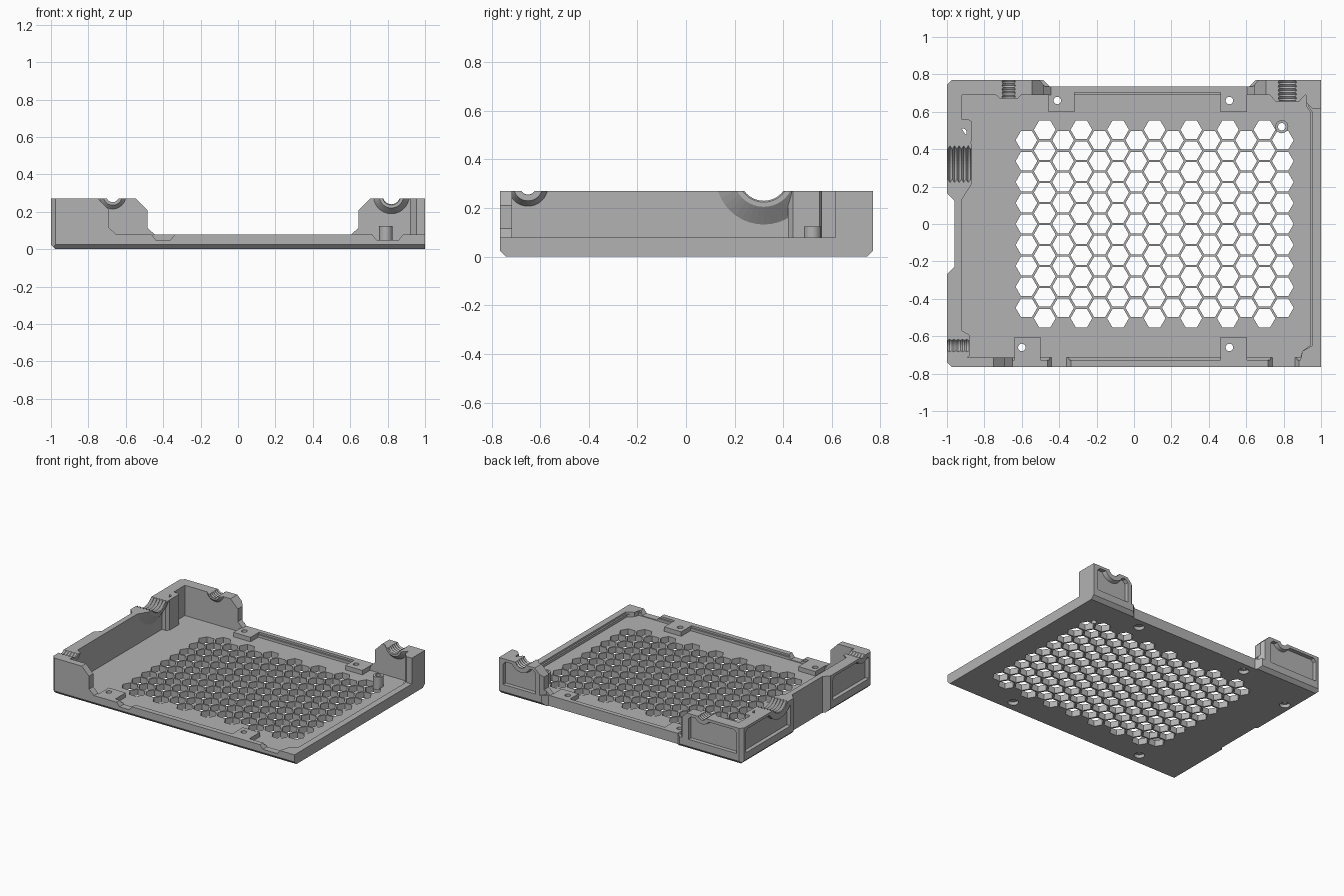
import bpy, bmesh, math
from mathutils import Vector, Matrix

cube = bpy.data.objects.get("Cube")
if cube:
    bpy.data.objects.remove(cube)

grey = bpy.data.materials.new("plain grey")
grey.use_nodes = True
COL = (0.45, 0.45, 0.45, 1)
grey.diffuse_color = COL
grey.node_tree.nodes["Principled BSDF"].inputs["Base Color"].default_value = COL

TOP, RIM, FLOOR = 0.27, 0.078, 0.045
BACK, FRONT = 0.77, -0.765


def to_axis(axis, u, v, w):
    """Place profile point (u, v) with depth w along the given axis."""
    return {"x": (w, u, v), "y": (u, w, v), "z": (u, v, w)}[axis]


def add_prism(bm, pts, axis, lo, hi):
    rings = [[bm.verts.new(to_axis(axis, u, v, w)) for u, v in pts] for w in (lo, hi)]
    bm.faces.new(rings[0])
    bm.faces.new(rings[1])
    for i in range(len(pts)):
        j = (i + 1) % len(pts)
        bm.faces.new((rings[0][i], rings[0][j], rings[1][j], rings[1][i]))


def finish(name, bm):
    bmesh.ops.recalc_face_normals(bm, faces=bm.faces)
    me = bpy.data.meshes.new(name)
    bm.to_mesh(me)
    bm.free()
    me.materials.append(grey)
    ob = bpy.data.objects.new(name, me)
    bpy.context.collection.objects.link(ob)
    return ob


def prism(name, pts, axis, lo, hi):
    bm = bmesh.new()
    add_prism(bm, pts, axis, lo, hi)
    return finish(name, bm)


def rect(a, b, c, d):
    return [(a, c), (b, c), (b, d), (a, d)]


def octa(a, b, c, d, k=0.02):
    """Rectangle with clipped corners."""
    return [(a + k, c), (b - k, c), (b, c + k), (b, d - k),
            (b - k, d), (a + k, d), (a, d - k), (a, c + k)]


def ngon(x, y, r, n):
    return [(x + r * math.cos(math.tau * i / n), y + r * math.sin(math.tau * i / n))
            for i in range(n)]


def lathe(name, axis, u, v, profile, n=40):
    """Closed solid of revolution; profile holds (depth, radius) pairs."""
    bm = bmesh.new()
    rings = [[bm.verts.new(to_axis(axis, a, b, w)) for a, b in ngon(u, v, r, n)]
             for w, r in profile]
    bm.faces.new(rings[0])
    bm.faces.new(rings[-1])
    for p, q in zip(rings, rings[1:]):
        for i in range(n):
            j = (i + 1) % n
            bm.faces.new((p[i], p[j], q[j], q[i]))
    return finish(name, bm)


def cut(ob, cutters):
    for c in cutters:
        m = ob.modifiers.new("cut", "BOOLEAN")
        m.operation, m.solver, m.object = "DIFFERENCE", "EXACT", c
    dg = bpy.context.evaluated_depsgraph_get()
    me = bpy.data.meshes.new_from_object(ob.evaluated_get(dg))
    ob.modifiers.clear()
    ob.data = me


helpers = []


def helper(ob):
    ob.hide_render = True
    helpers.append(ob)
    return ob


# Outer plan shared by tray and side wall
left_edge = [(-0.975, BACK), (-1, 0.745), (-1, 0.165), (-0.96, 0.125),
             (-0.96, -0.23), (-1, -0.27), (-1, -0.74), (-0.975, FRONT)]
outline = left_edge + [(1, FRONT), (1, BACK), (0.65, BACK), (0.615, 0.735),
                       (-0.45, 0.735), (-0.485, BACK)]
tray = prism("tray", outline, "z", 0, RIM)

# Floor recess with a shallow lip
def recess(g):
    return [(-0.92 - g, -0.715 - g), (0.89, -0.715 - g), (0.9, -0.68), (0.94 + g, -0.65),
            (0.94 + g, 0.6), (0.92 + g, 0.63), (0.92 + g, 0.69 + g), (-0.92 - g, 0.69 + g)]
tray_cuts = [helper(prism("recess_cutter", recess(0), "z", FLOOR, 0.2)),
             helper(prism("lip_cutter", recess(0.012), "z", 0.064, 0.2))]

# Bottom edge chamfers on front, back and one side
c = 0.025
for axis, e, s, span in (("x", FRONT, 1, 2), ("x", BACK, -1, 2), ("y", -1, 1, 1)):
    tri = [(e - s * c, -c), (e + s * 2 * c, -c), (e - s * c, 2 * c)]
    tray_cuts.append(helper(prism("chamfer_cutter", tri, axis, -span, span)))

# Dips in the front rim
for a, b in ((-0.46, -0.34), (0.72, 0.88)):
    dip = [(a - 0.02, 0.1), (a + 0.02, 0.05), (b - 0.02, 0.05), (b + 0.02, 0.1)]
    tray_cuts.append(helper(prism("dip_cutter", dip, "y", -0.8, -0.7)))

# Honeycomb vent
bm = bmesh.new()
for i in range(15):
    rows = 10 if i % 2 else 9
    for k in range(rows):
        add_prism(bm, ngon(-0.575 + i * 0.0979, (k - (rows - 1) / 2) * 0.112, 0.058, 6),
                  "z", -0.1, 0.07)
tray_cuts.append(helper(finish("vent_cutter", bm)))

# Screw holes with counterbores underneath
screws = [(-0.41, 0.66), (0.51, 0.66), (-0.6, -0.66), (0.51, -0.66), (-0.915, 0.49)]
drills = []
for x, y in screws:
    drills.append(helper(lathe("screw_cutter", "z", x, y,
                               [(-0.1, 0.036), (0.025, 0.036), (0.025, 0.02), (0.4, 0.02)], 24)))
drills.append(helper(lathe("pin_cutter", "z", 0.79, 0.52, [(-0.1, 0.02), (0.4, 0.02)], 24)))
cut(tray, tray_cuts + drills)

# Screw tabs
for n, (x, y) in enumerate(screws[:4]):
    lo, hi = (0.6, 0.71) if y > 0 else (-0.73, -0.605)
    off = 0.023 if x == -0.41 or x == 0.51 else -0.03
    tab = prism("screw_tab", rect(x - 0.07 + off, x + 0.07 + off, lo, hi) if x != -0.6
                else rect(-0.64, -0.5, lo, hi), "z", 0.03, RIM)
    cut(tab, [drills[n]])

# Screw post and locating pin
post = prism("screw_post", [(-0.97, 0.42), (-0.89, 0.42), (-0.87, 0.44), (-0.87, 0.55),
                            (-0.885, 0.56), (-0.97, 0.56)], "z", 0.03, TOP)
cut(post, [drills[4]])
pin = lathe("locating_pin", "z", 0.79, 0.52, [(0.03, 0.035), (0.125, 0.035)], 24)
cut(pin, [drills[5]])

# Threaded cable openings: axis, centre, height, radius, depth range, boss profile
ports = [("x", 0.32, 0.33, 0.1, -1, -0.87, [(-1, 0.15), (-0.93, 0.15), (-0.925, 0.205), (-0.87, 0.125)]),
         ("x", -0.65, 0.29, 0.034, -1, -0.88, [(-1, 0.07), (-0.925, 0.085), (-0.88, 0.06)]),
         ("y", 0.82, 0.285, 0.045, 0.66, BACK, [(0.655, 0.065), (0.695, 0.1), (BACK, 0.08)]),
         ("y", -0.67, 0.285, 0.034, 0.67, BACK, [(0.67, 0.05), (0.695, 0.075), (BACK, 0.065)])]
lid = helper(prism("lid_cutter", rect(-2, 2, -2, 2), "z", TOP, 1))
threads = []
for axis, u, z, r, lo, hi, profile in ports:
    steps = 14
    prof = [(lo - 0.02 + (hi - lo + 0.04) * k / steps, r * (1.16 if k % 2 else 1))
            for k in range(steps + 1)]
    threads.append(helper(lathe("thread_cutter", axis, u, z, prof)))
    boss = lathe("port_boss", axis, u, z, profile)
    cut(boss, [lid, threads[-1]])

# Outer pockets on the walls
pockets = [helper(prism("pocket_cutter", octa(a, b, 0.06, 0.25), axis, lo, hi))
           for axis, a, b, lo, hi in (("x", 0.2, 0.725, -1.1, -0.97), ("x", -0.72, -0.3, -1.1, -0.97),
                                      ("y", -0.955, -0.56, 0.74, 0.9), ("y", 0.7, 0.965, 0.74, 0.9))]

# Walls
side = prism("side_wall", left_edge + [(-0.92, FRONT), (-0.92, BACK)], "z", 0.05, TOP)
cut(side, pockets[:3] + threads[:2])


def end_profile(a, b, s):
    """Wall elevation from outer end a to stepped end b."""
    return [(a, 0.05), (a, TOP), (b - s * 0.06, TOP), (b, TOP - 0.06),
            (b, 0.115), (b + s * 0.04, RIM), (b + s * 0.04, 0.05)]


prism("front_wall", end_profile(-0.95, -0.69, 1), "y", FRONT, -0.715)
for name, a, b, s, used in (("rear_wall", -0.97, -0.485, 1, (2, 3)), ("rear_corner_wall", 1, 0.645, -1, (3, 2))):
    wall = prism(name, end_profile(a, b, s), "y", 0.69, BACK)
    slant = helper(prism("slant_cutter", [(b - s * 0.03, BACK + 0.01), (b + s * 0.1, BACK + 0.01),
                                          (b + s * 0.1, 0.735), (b + s * 0.01, 0.735)], "z", 0, 0.4))
    cut(wall, [pockets[used[0]], threads[used[1]], slant])
prism("corner_return", [(1, BACK - 0.03), (1, 0.615), (0.955, 0.615), (0.92, 0.65), (0.92, BACK - 0.03)],
      "z", 0.05, TOP)

for ob in helpers:
    bpy.data.objects.remove(ob)
